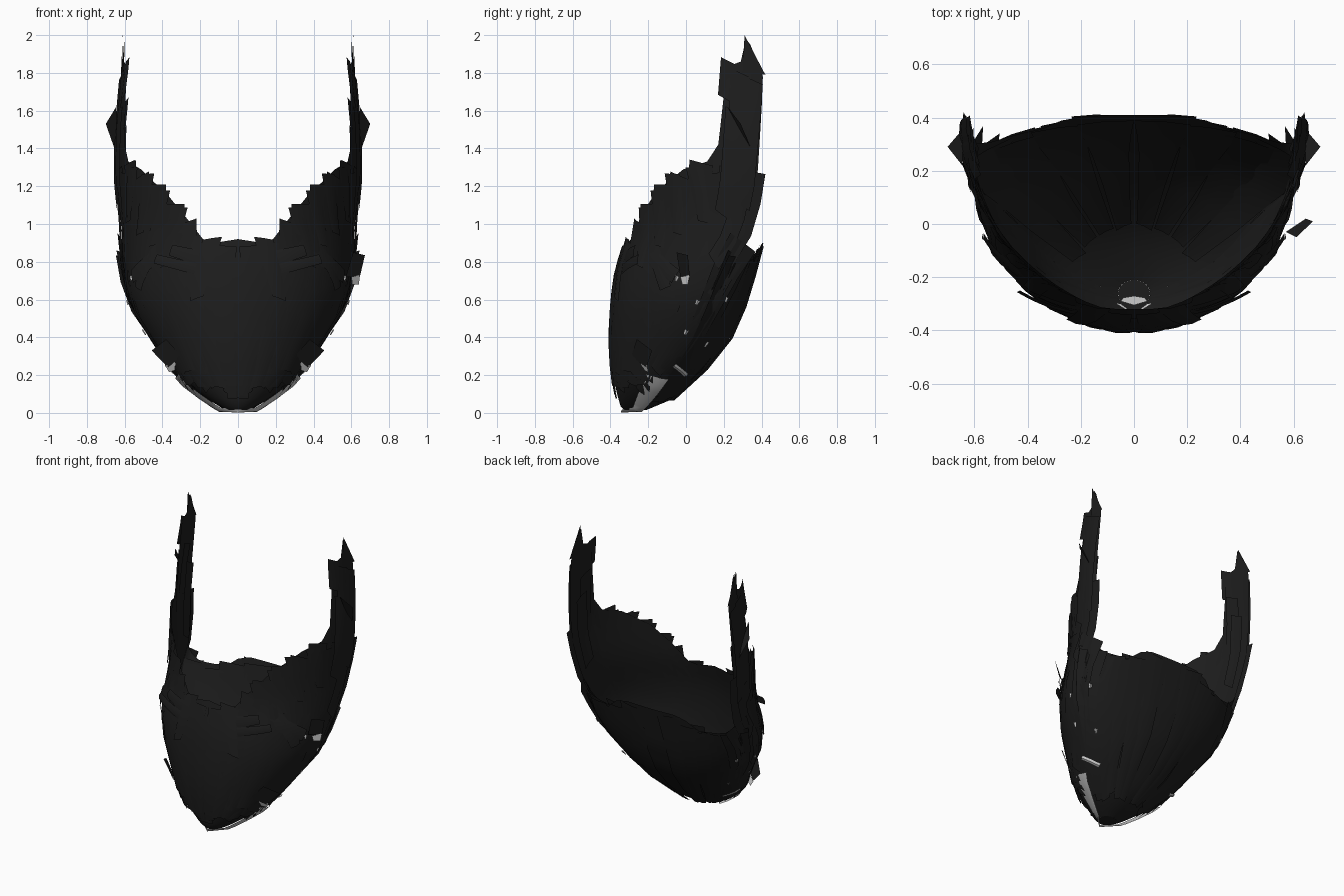
import bpy, bmesh, math, random
from mathutils import Vector

if "Cube" in bpy.data.objects:
    bpy.data.objects.remove(bpy.data.objects["Cube"])
random.seed(7)

def material(name, v):
    m = bpy.data.materials.new(name)
    m.diffuse_color = (v, v, v, 1)
    m.use_nodes = True
    m.node_tree.nodes["Principled BSDF"].inputs["Base Color"].default_value = m.diffuse_color
    return m
BLACK = material("black hair", 0.012)
GREY = material("pale grey", 0.6)

def lerp(table, t):
    if t <= table[0][0]:
        return table[0][1]
    for (a, u), (b, v) in zip(table, table[1:]):
        if t <= b:
            return u + (v - u) * (t - a) / (b - a)
    return table[-1][1]

# Horizontal section at each height: half width, front, widest point, back
WIDTH = [(0, .03), (.04, .11), (.1, .2), (.16, .28), (.24, .35), (.4, .45), (.56, .555),
         (.7, .59), (1, .605), (1.25, .635), (1.5, .635), (1.8, .615), (2, .605)]
FRONT = [(0, -.31), (.03, -.345), (.1, -.365), (.2, -.385), (.4, -.40), (.6, -.39),
         (.75, -.37), (.92, -.32), (1.4, -.28), (2, -.28)]
MID = [(0, -.27), (.1, -.2), (.2, -.13), (.4, .02), (.6, .12), (.8, .22), (.9, .29),
       (1, .335), (1.2, .375), (1.6, .40), (2, .415)]
BACK = [(0, -.24), (.02, -.2), (.06, -.1), (.12, 0), (.25, .12), (.4, .24), (.6, .33),
        (.75, .37), (.9, .41), (1.2, .42)]
# Upper trim line by angle round the face (0 = chin front, 90 = ear, 180 = neck)
TOP = [(0, .92), (12, .9), (18, .92), (28, 1.05), (38, 1.17), (54, 1.29), (66, 1.33), (71, 1.42),
       (72.5, 1.65), (73.5, 1.83), (80, 1.86), (82, 1.98), (84, 1.95), (90, 1.78)]
NECK_TOP = [(90, .92), (120, .82), (146, .81), (152, .87), (160, .9), (180, .9)]

def surf(deg, z):
    a = math.radians(deg)
    m = lerp(MID, z)
    end = lerp(FRONT, z) if deg <= 90 else lerp(BACK, z)
    return Vector((lerp(WIDTH, z) * math.sin(a), m + (end - m) * abs(math.cos(a)), z))

def normal(deg, z):
    da = surf(min(deg + 1, 180), z) - surf(max(deg - 1, 0), z)
    dz = surf(deg, z + .02) - surf(deg, max(z - .02, 0))
    return da.cross(dz).normalized()

def finish(bm, name, mat, mirror=True):
    me = bpy.data.meshes.new(name)
    bm.to_mesh(me)
    bm.free()
    me.materials.append(mat)
    ob = bpy.data.objects.new(name, me)
    bpy.context.collection.objects.link(ob)
    if mirror:
        mod = ob.modifiers.new("mirror", 'MIRROR')
        mod.merge_threshold = 0.0005
    bpy.ops.object.select_all(action='DESELECT')
    ob.select_set(True)
    bpy.context.view_layer.objects.active = ob
    bpy.ops.object.shade_smooth_by_angle(angle=math.radians(35))
    return ob

def shell(name, degs, top):
    bm = bmesh.new()
    n = 16
    grid = []
    for d in degs:
        zt = lerp(top, d)
        grid.append([bm.verts.new(surf(d, .015 + (zt - .015) * (i / n) ** 1.4))
                     for i in range(n + 1)])
    for c0, c1 in zip(grid, grid[1:]):
        for i in range(n):
            bm.faces.new((c0[i], c1[i], c1[i + 1], c0[i + 1]))
    return finish(bm, name, BLACK)

def card(bm, d0, z0, d1, z1, w0, w1, o0=.008, o1=.016, rows=6, skew=0):
    """Hair card following the surface from (d0, z0) to (d1, z1)."""
    pts = []
    for i in range(rows + 1):
        t = i / rows
        d, z = d0 + (d1 - d0) * t, z0 + (z1 - z0) * t
        pts.append((surf(d, z), normal(d, z), t))
    prev = None
    for i, (p, nrm, t) in enumerate(pts):
        tan = (pts[min(i + 1, rows)][0] - pts[max(i - 1, 0)][0]).normalized()
        side = nrm.cross(tan).normalized() * (w0 + (w1 - w0) * t) / 2
        q = p + nrm * (o0 + (o1 - o0) * t)
        sk = tan * (skew if i in (0, rows) else 0)
        row = []
        for v in (q - side - sk, q + nrm * .006, q + side + sk):
            v.x = max(v.x, 0)
            v.z = min(max(v.z, 0), 2)
            row.append(bm.verts.new(v))
        if prev:
            for k in (0, 1):
                bm.faces.new((prev[k], row[k], row[k + 1], prev[k + 1]))
        prev = row

def plate(name, corners, mat, mirror=True):
    bm = bmesh.new()
    bm.faces.new([bm.verts.new(c) for c in corners])
    return finish(bm, name, mat, mirror)

# Base sheets: front with cheeks and sideburns, then the neck underside
shell("beard_front", [0, 6, 12, 18, 23, 28, 33, 38, 46, 54, 60, 66, 71, 72.5, 73.5, 76, 80, 82, 84, 87, 90], TOP)
shell("beard_neck", list(range(90, 181, 9)), NECK_TOP)
plate("chin_cap", [surf(d, .015) for d in range(0, 181, 15)], BLACK)
U = random.uniform

# Long cards over the chin and cheeks
bm = bmesh.new()
for d in range(8, 90, 9):
    zt = lerp(TOP, d) if d < 70 else 1.3
    card(bm, d + U(-2, 2), zt + U(-.03, .01), d + U(-3, 3), U(.14, .24), .14, .07, .004, U(.008, .02), 7, U(-.02, .02))
    card(bm, d + 4, zt * U(.6, .75), d + U(0, 6), U(.1, .2), .12, .06, .004, U(.008, .018), 6, U(-.02, .02))
finish(bm, "beard_front_cards", BLACK)

# Stepped cards along the cheek line
bm = bmesh.new()
for d, up in ((13, .02), (30, .01), (39, .0), (48, .02), (60, -.01)):
    card(bm, d, lerp(TOP, d) + up, d + 9, lerp(TOP, d) - .3, .10, .07, .006, .018, 4, U(.0, .02))
finish(bm, "cheek_line_cards", BLACK)

# Sweeping tufts beside the mouth, lifting off the cheek
bm = bmesh.new()
card(bm, 22, .76, 42, .80, .06, .05, .008, .06, 5)
card(bm, 20, .82, 34, .85, .08, .06, .006, .04, 4)
card(bm, 34, .88, 66, .72, .10, .08, .006, .022)
card(bm, 40, .95, 62, .66, .10, .07, .006, .02)
finish(bm, "mouth_tufts", BLACK)

# Sideburn cards, inside and outside
bm = bmesh.new()
for d, z0, z1, o in ((75, 1.86, 1.66, .0), (80, 1.8, 1.2, .01), (86, 1.76, 1.1, .012),
                     (78, 1.6, 1.05, .012), (84, 1.5, .8, .015), (79, 1.65, 1.3, -.02),
                     (83, 1.5, 1.0, -.03)):
    card(bm, d, z0, d - 1, z1, .10, .09, o - .004, o + .012, 6, .02)
finish(bm, "sideburn_cards", BLACK)
plate("sideburn_spike", [(.645, .22, 1.62), (.64, .36, 1.36), (.70, .29, 1.53)], BLACK)
plate("sideburn_tip", [(.613, .30, 1.8), (.62, .42, 1.79), (.61, .31, 2.0)], BLACK)

# Neck cards fanning out from under the chin, outside and inside
bm = bmesh.new()
for d in range(94, 178, 12):
    card(bm, d, lerp(NECK_TOP, d) - U(0, .05), d + U(-4, 4), U(.07, .14), .18, .05, .004, .012, 5, U(-.015, .015))
for d in (110, 132, 152, 170):
    card(bm, d, lerp(NECK_TOP, d) - .03, d, .12, .22, .06, -.02, -.016, 4, U(-.015, .015))
finish(bm, "neck_cards", BLACK)

# Ridge at the front of the chin
bm = bmesh.new()
card(bm, 3, .82, 2, .08, .10, .10, .004, .008, 8)
finish(bm, "chin_ridge", BLACK)

# Stray square tufts standing off the jaw
plate("jaw_tuft", [(.30, -.29, .30), (.38, -.26, .39), (.457, -.18, .33), (.37, -.21, .24)], BLACK)
plate("jaw_tuft_end", [(.33, -.245, .27), (.385, -.205, .25), (.365, -.20, .215), (.335, -.22, .225)], GREY)
plate("side_tuft", [(.57, -.03, .72), (.61, -.05, .85), (.672, .01, .835), (.645, .02, .72)], BLACK, False)
plate("side_tuft_end", [(.60, -.03, .72), (.645, .02, .73), (.64, .01, .68), (.605, -.02, .68)], GREY, False)

# Pale ribbon wrapped along the lower jaw outline
bm = bmesh.new()
prev = None
for z in (.016, .03, .05, .07, .1, .13, .16, .2):
    t = min((z - .016) / .014, 1)
    row = []
    for d, dz, out in ((72 * t, .012, .016), (88 * t, 0, .024), (100 * t, -.008, .02)):
        v = surf(d, z) + normal(d, z) * out
        v.z = max(v.z + dz, .003)
        if t == 0:
            v.x = 0
        row.append(bm.verts.new(v))
    if prev:
        for k in (0, 1):
            bm.faces.new((prev[k], prev[k + 1], row[k + 1], row[k]))
    prev = row
finish(bm, "pale_jaw_ribbon", GREY)

# Pale strip and flecks showing between the cards
bm = bmesh.new()
card(bm, 94, .265, 122, .215, .026, .026, .022, .022, 3)
for d, z in ((67, .71), (84, .59), (111, .61), (85, .44), (115, .38)):
    card(bm, d, z + .012, d, z - .012, .022, .014, .024, .024, 1)
finish(bm, "pale_flecks", GREY)
plate("pale_chin_floor", [(0, -.27, .035), (.04, -.277, .035), (.05, -.29, .035), (0, -.305, .035)], GREY)
